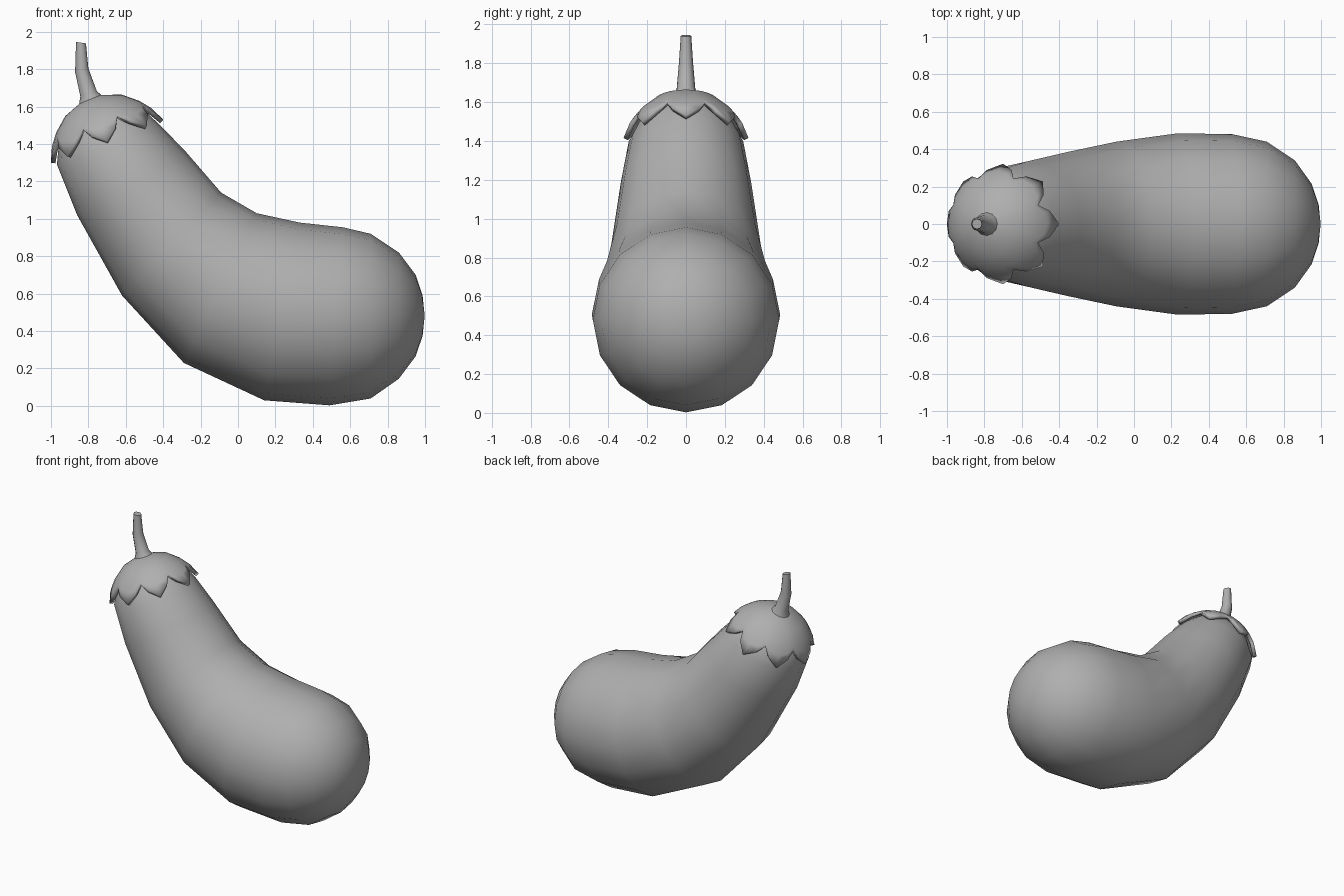
import bpy, bmesh
from math import sin, cos, radians
from mathutils import Vector

if "Cube" in bpy.data.objects:
    bpy.data.objects.remove(bpy.data.objects["Cube"])

CAP_CENTER = Vector((-0.70, 0, 1.415))
AXIS = Vector((-0.358, 0, 0.934)).normalized()   # direction the crown points
SIDE = Vector((0.934, 0, 0.358)).normalized()

grey = bpy.data.materials.new("dark_grey")
grey.diffuse_color = (0.43, 0.43, 0.43, 1)
grey.use_nodes = True
grey.node_tree.nodes["Principled BSDF"].inputs["Base Color"].default_value = grey.diffuse_color


def loft(name, rings, start=None, end=None, angle=180):
    """Skin rings of points; close ends with a pole point or a flat face."""
    bm = bmesh.new()
    loops = [[bm.verts.new(p) for p in r] for r in rings]
    n = len(loops[0])
    for a, b in zip(loops, loops[1:]):
        for i in range(n):
            j = (i + 1) % n
            bm.faces.new((a[i], a[j], b[j], b[i]))
    for loop, cap in ((loops[0], start), (loops[-1], end)):
        if cap == 'flat':
            bm.faces.new(loop)
        elif cap is not None:
            pole = bm.verts.new(cap)
            for i in range(n):
                bm.faces.new((loop[i], loop[(i + 1) % n], pole))
    bmesh.ops.recalc_face_normals(bm, faces=bm.faces)
    # an open shell starts at its top pole, which must face outward
    bm.faces.ensure_lookup_table()
    if start is not None and end is None and bm.faces[-1].normal.dot(AXIS) < 0:
        bmesh.ops.reverse_faces(bm, faces=bm.faces)
    me = bpy.data.meshes.new(name)
    bm.to_mesh(me)
    bm.free()
    me.materials.append(grey)
    ob = bpy.data.objects.new(name, me)
    bpy.context.collection.objects.link(ob)
    bpy.ops.object.select_all(action='DESELECT')
    ob.select_set(True)
    bpy.context.view_layer.objects.active = ob
    bpy.ops.object.shade_smooth_by_angle(angle=radians(angle))
    return ob


def ellipse(top, bottom, half_width, n=16):
    """Ring through an upper and lower profile point (x, z)."""
    t, b = Vector((top[0], 0, top[1])), Vector((bottom[0], 0, bottom[1]))
    c, h = (t + b) / 2, (t - b) / 2
    return [c + h * cos(radians(360 * i / n)) + Vector((0, half_width * sin(radians(360 * i / n)), 0))
            for i in range(n)]


def crown_point(r, height, deg):
    return (CAP_CENTER + AXIS * height + SIDE * (r * cos(radians(deg)))
            + Vector((0, r * sin(radians(deg)), 0)))


# Fruit body: dome under the cap, then the bent belly
head = [[crown_point(r, h, i * 22.5) for i in range(16)]
        for r, h in ((0.13, 0.19), (0.21, 0.125), (0.255, 0.06), (0.295, -0.02))]
belly = [ellipse(t, b, w) for t, b, w in (
    ((-0.28, 1.36), (-0.86, 1.02), 0.335),
    ((-0.09, 1.14), (-0.62, 0.59), 0.385),
    ((0.10, 1.03), (-0.29, 0.23), 0.44),
    ((0.33, 0.98), (0.14, 0.03), 0.485),
    ((0.56, 0.955), (0.49, 0.003), 0.48),
    ((0.71, 0.92), (0.71, 0.04), 0.44),
    ((0.86, 0.82), (0.86, 0.145), 0.34),
    ((0.95, 0.70), (0.95, 0.265), 0.215),
    ((0.987, 0.59), (0.987, 0.375), 0.105))]
loft("fruit_body", head + belly, crown_point(0, 0.21, 0), (0.998, 0, 0.482))

# Leafy cap: eight pointed petals around a dome
steps = [45 * p + d for p in range(8) for d in (0, 13.5, 22.5, 31.5)]
rows = [[crown_point(r, h, a) for a in steps]
        for r, h in ((0.06, 0.242), (0.162, 0.205), (0.238, 0.14))]
# radius and height at each petal's tip, shoulder, notch, shoulder
petal_mid = ((0.285, 0.08), (0.274, 0.094), (0.253, 0.121), (0.274, 0.094))
petal_edge = ((0.322, 0.0), (0.298, 0.056), (0.264, 0.108), (0.298, 0.056))
for profile in (petal_mid, petal_edge):
    rows.append([crown_point(*profile[i % 4], a) for i, a in enumerate(steps)])
cap = loft("leaf_cap", rows, start=crown_point(0, 0.25, 0), angle=40)
mod = cap.modifiers.new("thickness", 'SOLIDIFY')
mod.thickness = 0.025
mod.offset = -1

# Stem: flared base, slight bend, flat cut top
stem = [ellipse(right, left, w, 12) for right, left, w in (
    ((-0.71, 1.645), (-0.85, 1.61), 0.068),
    ((-0.755, 1.683), (-0.843, 1.655), 0.048),
    ((-0.80, 1.805), (-0.871, 1.785), 0.037),
    ((-0.813, 1.938), (-0.866, 1.946), 0.027))]
loft("stem", stem, 'flat', 'flat', angle=50)
